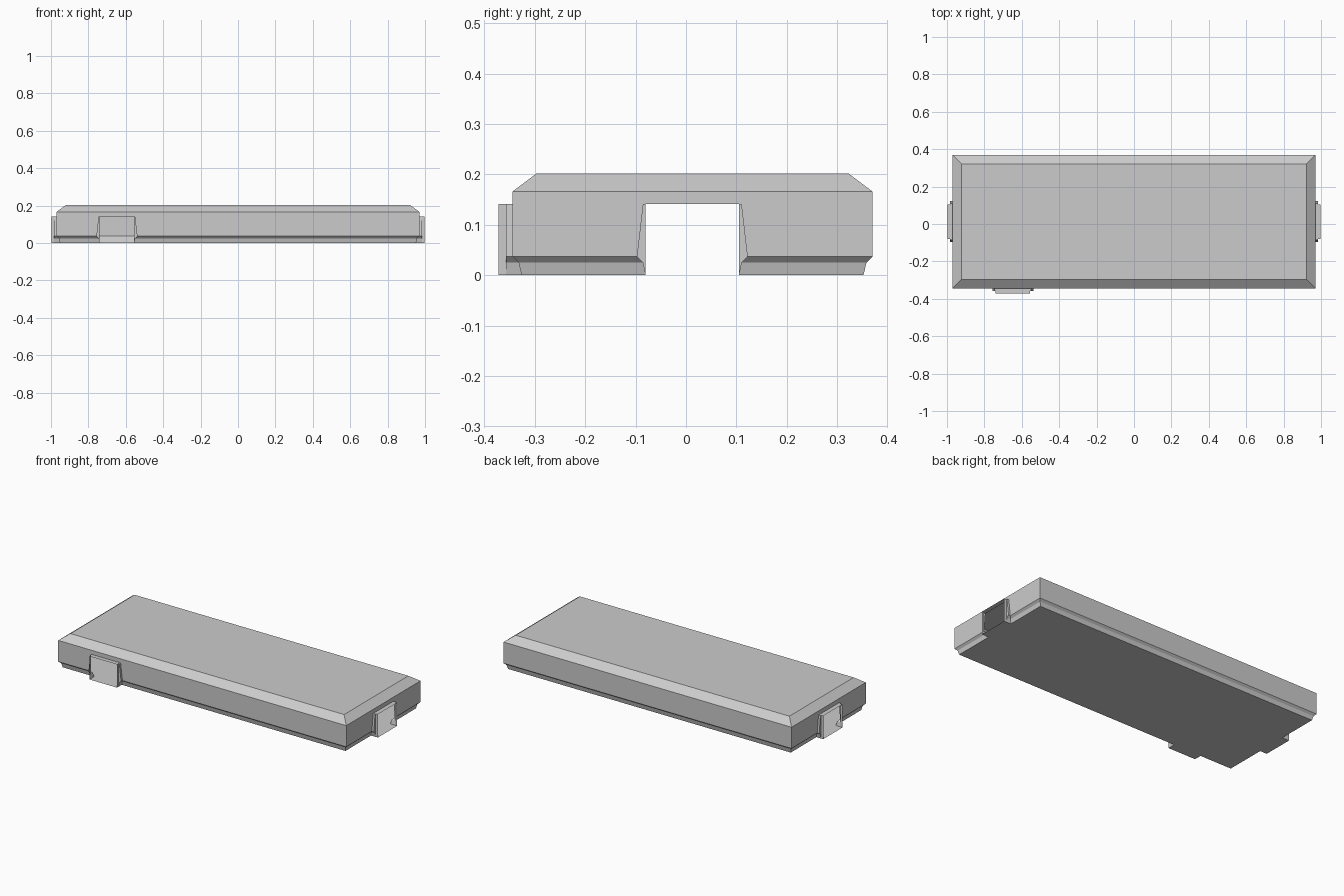
import bpy, bmesh
from mathutils import Vector

if "Cube" in bpy.data.objects:
    bpy.data.objects.remove(bpy.data.objects["Cube"])

X, Y0, Y1 = 0.97, -0.344, 0.37      # body extents
TIP, LIP, HALF = 0.028, 0.013, 0.0925  # port length, collar depth, port half width

# Each side: start corner index, run direction, outward direction, port centre (or None)
SIDES = [
    (0, Vector((1, 0)), Vector((0, -1)), -0.6475),
    (1, Vector((0, 1)), Vector((1, 0)), 0.0125),
    (2, Vector((-1, 0)), Vector((0, 1)), None),
    (3, Vector((0, -1)), Vector((-1, 0)), 0.0125),
]
# Levels: z, body inset, collar half width
LEVELS = [(0, 0.018, 0.093), (0.025, 0.012, 0.098),
          (0.037, 0, 0.110), (0.141, 0, 0.098)]

bm = bmesh.new()


def corners(d):
    return [Vector((-X + d, Y0 + d)), Vector((X - d, Y0 + d)),
            Vector((X - d, Y1 - d)), Vector((-X + d, Y1 - d))]


def side_points(c, side, d, half):
    """Corner point, then the outline of the port on this side."""
    i, run, out, centre = side
    pts = [c[i]]
    if centre is not None:
        mid = abs(run.x) * Vector((centre, 0)) + abs(run.y) * Vector((0, centre))
        wall = out * c[i].dot(out)
        face = out * (c[i].dot(out) + d)
        for along, depth in ((-half, None), (-half, LIP), (-HALF, LIP), (-HALF, TIP),
                             (HALF, TIP), (HALF, LIP), (half, LIP), (half, None)):
            base = wall if depth is None else face + out * depth
            pts.append(mid + run * along + base)
    return pts


# Lower body: stacked outlines that include the ports
rings = []
for z, d, half in LEVELS:
    c = corners(d)
    rings.append([[bm.verts.new((*p, z)) for p in side_points(c, s, d, half)]
                  for s in SIDES])

for low, high in zip(rings, rings[1:]):
    a, b = sum(low, []), sum(high, [])
    start, skip = 0, set()
    for part in low:                      # leave the port mouths open
        if len(part) > 1:
            skip.add(start + 4)
        start += len(part)
    for i in range(len(a)):
        j = (i + 1) % len(a)
        if i not in skip:
            bm.faces.new((a[i], a[j], b[j], b[i]))

# Underside
bm.faces.new(list(reversed(sum(rings[0], []))))

# Upper walls, port roofs, top bevel and lid
shoulder = [bm.verts.new((*p, 0.166)) for p in corners(0)]
top = [bm.verts.new((*p, 0.202)) for p in corners(0.048)]
last = rings[-1]
for i in range(4):
    j = (i + 1) % 4
    part = last[i]
    edge = [part[0]]
    if len(part) > 1:
        edge += [part[1], part[-1]]
        bm.faces.new(part[1:])
    bm.faces.new(edge + [last[j][0], shoulder[j], shoulder[i]])
    bm.faces.new((shoulder[i], shoulder[j], top[j], top[i]))
bm.faces.new(top)

bmesh.ops.recalc_face_normals(bm, faces=bm.faces)
mesh = bpy.data.meshes.new("slab_shell")
bm.to_mesh(mesh)
bm.free()
bpy.context.collection.objects.link(bpy.data.objects.new("slab_shell", mesh))
